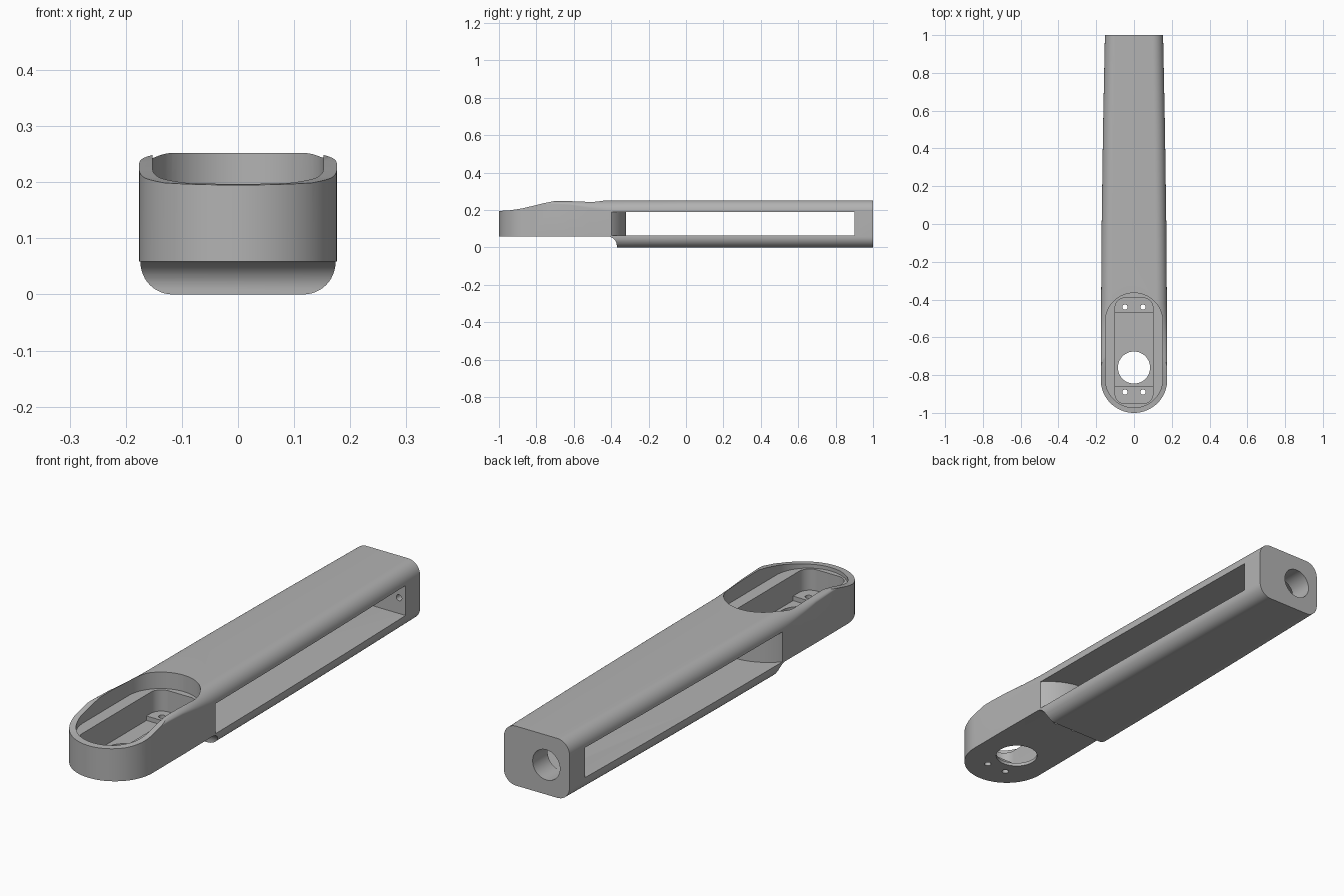
import bpy, bmesh, math
from mathutils import Vector

cube = bpy.data.objects.get("Cube")
if cube:
    bpy.data.objects.remove(cube, do_unlink=True)

grey = bpy.data.materials.new("light_grey")
grey.use_nodes = True
grey.diffuse_color = (0.45, 0.45, 0.45, 1)
grey.node_tree.nodes["Principled BSDF"].inputs["Base Color"].default_value = (0.45, 0.45, 0.45, 1)


def loft(name, rings):
    """Closed solid through a list of equal-length point rings."""
    bm = bmesh.new()
    rows = [[bm.verts.new(p) for p in ring] for ring in rings]
    n = len(rows[0])
    for a, b in zip(rows, rows[1:]):
        for i in range(n):
            j = (i + 1) % n
            bm.faces.new((a[i], a[j], b[j], b[i]))
    bm.faces.new(rows[0][::-1])
    bm.faces.new(rows[-1])
    bmesh.ops.recalc_face_normals(bm, faces=bm.faces)
    mesh = bpy.data.meshes.new(name)
    bm.to_mesh(mesh)
    bm.free()
    mesh.materials.append(grey)
    ob = bpy.data.objects.new(name, mesh)
    bpy.context.collection.objects.link(ob)
    return ob


def prism(name, pts, axis, lo, hi):
    """Extrude a 2D outline along x, y or z."""
    def place(p, t):
        q = list(p)
        q.insert("xyz".index(axis), t)
        return Vector(q)
    return loft(name, [[place(p, t) for p in pts] for t in (lo, hi)])


def arc(cx, cy, r, start, end, steps=16):
    angles = [math.radians(start + (end - start) * i / steps) for i in range(steps + 1)]
    return [(cx + r * math.cos(a), cy + r * math.sin(a)) for a in angles]


def circle(cx, cy, r, steps=32):
    return arc(cx, cy, r, 0, 360, steps)[:-1]


def rounded(w, y0, y1, r):
    """Rounded rectangle of half width w; w == r gives a stadium."""
    w += 1e-5
    return (arc(w - r, y1 - r, r, 0, 90) + arc(r - w, y1 - r, r, 90, 180)
            + arc(r - w, y0 + r, r, 180, 270) + arc(w - r, y0 + r, r, 270, 360))


def section(y, w, drop):
    """Arm cross-section: round lower corners, upper corners of chosen depth."""
    r, top = 0.057, 0.252
    pts = []
    for cx, cz, h, start in ((w - r, top - drop, drop, 0), (r - w, top - drop, drop, 90),
                             (r - w, r, r, 180), (w - r, r, r, 270)):
        for i in range(13):
            a = math.radians(start + 90 * i / 12)
            pts.append((cx + r * math.cos(a), y, cz + h * math.sin(a)))
    return pts


# Arm body: corner rounding fades out towards the head
stations = [(-1.1, 0.176, 0.018), (-0.72, 0.176, 0.018), (-0.62, 0.176, 0.024),
            (-0.52, 0.175, 0.042), (-0.42, 0.174, 0.057), (0.0, 0.171, 0.057),
            (0.5, 0.164, 0.057), (1.0, 0.154, 0.057)]
body = loft("arm_body", [section(*s) for s in stations])


def boolean(tool, operation="DIFFERENCE"):
    tool.hide_render = True
    mod = body.modifiers.new(tool.name, "BOOLEAN")
    mod.operation, mod.solver, mod.object = operation, "EXACT", tool
    bpy.context.view_layer.objects.active = body
    bpy.ops.object.modifier_apply(modifier=mod.name)
    bpy.data.objects.remove(tool, do_unlink=True)


# Rounded nose in plan
nose = arc(0, -0.824, 0.176, 180, 360, 48) + [(0.176, 1.2), (-0.176, 1.2)]
boolean(prism("nose_outline", nose, "z", -0.1, 0.4), "INTERSECT")

# Sloping top of the head
slope = [(-1.1, 0.194), (-1.0, 0.195), (-0.94, 0.199), (-0.88, 0.208), (-0.82, 0.222),
         (-0.76, 0.237), (-0.71, 0.247), (-0.65, 0.253), (-0.65, 0.4), (-1.1, 0.4)]
boolean(prism("slope_cutter", slope, "x", -0.3, 0.3))

# Raised underside of the head with a filleted step
under = [(-1.1, -0.1), (-1.1, 0.059)] + arc(-0.42, 0.009, 0.05, 90, 0) + [(-0.37, -0.1)]
boolean(prism("underside_cutter", under, "x", -0.3, 0.3))

# Long side slot, closed by the round back of the head
slot = arc(0, -0.551, 0.231, 40, 140, 32) + [(-0.3, -0.402), (-0.3, 0.9), (0.3, 0.9), (0.3, -0.402)]
boolean(prism("slot_cutter", slot, "z", 0.063, 0.19))

# Stepped head pocket, leaving raised screw pads at both ends
boolean(prism("pocket_cutter", rounded(0.152, -0.972, -0.365, 0.152), "z", 0.182, 0.4))
boolean(prism("well_cutter", rounded(0.1, -0.95, -0.392, 0.05), "z", 0.092, 0.3))
boolean(prism("floor_cutter", rounded(0.1, -0.86, -0.47, 0.001), "z", 0.073, 0.3))

# Round opening and screw holes through the head floor
boolean(prism("opening_cutter", circle(0, -0.76, 0.085, 48), "z", -0.1, 0.15))
for x in (-0.048, 0.048):
    for y in (-0.89, -0.44):
        boolean(prism("screw_cutter", circle(x, y, 0.014, 20), "z", -0.1, 0.15))

# End block: offset cable hole and blind screw holes
boolean(prism("cable_cutter", circle(-0.045, 0.126, 0.064, 48), "y", 0.8, 1.1))
for x in (-0.125, 0.125):
    boolean(prism("end_screw_cutter", circle(x, 0.13, 0.013, 20), "y", 0.85, 0.96))

# Smooth curved surfaces, keep edges crisp
bpy.ops.object.select_all(action="DESELECT")
body.select_set(True)
bpy.context.view_layer.objects.active = body
bpy.ops.object.shade_smooth_by_angle(angle=math.radians(25))
